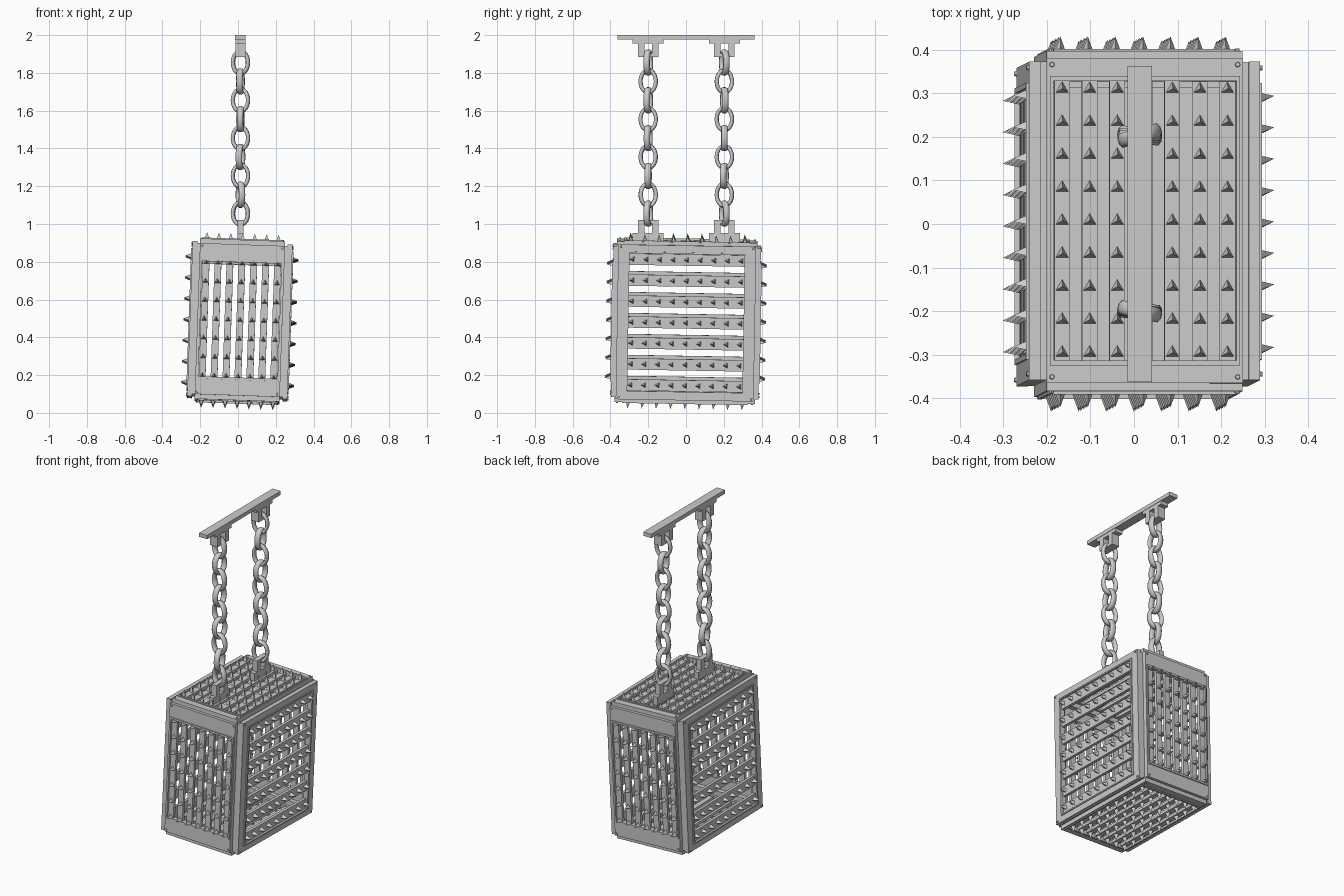
import bpy, bmesh, math, random
from mathutils import Matrix, Vector

if "Cube" in bpy.data.objects:
    bpy.data.objects.remove(bpy.data.objects["Cube"])

random.seed(4)
CAGE = (Matrix.Translation((0.01, 0, 0.485))
        @ Matrix.Rotation(math.radians(-1), 4, 'X') @ Matrix.Rotation(math.radians(2), 4, 'Y'))


def finish(bm, name, matrix=Matrix.Identity(4), smooth=False):
    bmesh.ops.recalc_face_normals(bm, faces=bm.faces[:])
    me = bpy.data.meshes.new(name)
    bm.to_mesh(me)
    bm.free()
    if smooth:
        for p in me.polygons:
            p.use_smooth = True
    ob = bpy.data.objects.new(name, me)
    ob.matrix_world = matrix
    bpy.context.collection.objects.link(ob)
    return ob


def box(bm, x0, x1, y0, y1, z0, z1):
    size = Matrix.Diagonal((x1 - x0, y1 - y0, z1 - z0, 1))
    mid = Matrix.Translation(((x0 + x1) / 2, (y0 + y1) / 2, (z0 + z1) / 2))
    bmesh.ops.create_cube(bm, size=1, matrix=mid @ size)


def border(bm, hu, hv, ou, ov, w0, w1):
    """Rectangular frame: outer half sizes hu, hv and opening half sizes ou, ov."""
    for s in (-1, 1):
        a, b = sorted((s * ou, s * hu))
        box(bm, a, b, -hv, hv, w0, w1)
        a, b = sorted((s * ov, s * hv))
        box(bm, -ou, ou, a, b, w0, w1)


def panel(name, u, v, face, half, opening, pitch, bar_w, n_spikes, spike_pitch):
    """Grated wall: border, raised lip, seven bars running along v, rows of spikes."""
    u, v = Vector(u), Vector(v)
    w = u.cross(v)
    m = CAGE @ Matrix((u, v, w)).transposed().to_4x4()
    (hu, hv), (ou, ov) = half, opening

    bm = bmesh.new()
    border(bm, hu, hv, ou, ov, face - 0.026, face)
    border(bm, ou + 0.008, ov + 0.012, ou, ov, face - 0.01, face + 0.006)
    finish(bm, name + "_frame", m)

    bm = bmesh.new()
    for i in range(-3, 4):
        c = i * pitch
        box(bm, c - bar_w / 2, c + bar_w / 2, -ov - 0.005, ov + 0.005, face - 0.022, face - 0.004)
    finish(bm, name + "_bars", m)

    bm = bmesh.new()
    for i in range(-3, 4):
        for j in range(n_spikes):
            pos = (i * pitch, (j - (n_spikes - 1) / 2) * spike_pitch, face + 0.015)
            bmesh.ops.create_cone(bm, cap_ends=True, segments=3, radius1=0.017, radius2=0,
                                  depth=0.04, matrix=Matrix.Translation(pos)
                                  @ Matrix.Rotation(-math.pi / 2, 4, 'Z')
                                  @ Matrix.Rotation(math.pi / 2, 4, 'Z'))
    # point one corner of every spike along +u
    finish(bm, name + "_spikes", m)

    bm = bmesh.new()
    for su in (-1, 1):
        for sv in (-1, 1):
            pos = (su * (hu - 0.012), sv * (hv - 0.014), face)
            bmesh.ops.create_cone(bm, cap_ends=True, segments=8, radius1=0.007, radius2=0.005,
                                  depth=0.012, matrix=Matrix.Translation(pos))
    finish(bm, name + "_rivets", m)


# Structural beams along the twelve cage edges
bm = bmesh.new()
X, Y, Z, T = 0.24, 0.365, 0.40, 0.03
for a in (-1, 1):
    for b in (-1, 1):
        xs, ys = sorted((a * X, a * (X - T))), sorted((b * Y, b * (Y - T)))
        box(bm, *xs, *ys, -Z, Z)
        zs = sorted((b * Z, b * (Z - T)))
        box(bm, *xs, -Y + T, Y - T, *zs)
        ys = sorted((a * Y, a * (Y - T)))
        box(bm, -X + T, X - T, *ys, *zs)
finish(bm, "cage_beams", CAGE)

# Six grated walls
flat = (0.425, (0.225, 0.372), (0.21, 0.32), 0.0632, 0.036, 9, 0.0756)
end = (0.39, (0.225, 0.40), (0.21, 0.305), 0.0632, 0.036, 7, 0.1)
side = (0.265, (0.41, 0.365), (0.365, 0.305), 0.111, 0.06, 9, 0.072)
panel("top_panel", (1, 0, 0), (0, 1, 0), *flat)
panel("bottom_panel", (-1, 0, 0), (0, 1, 0), *flat)
panel("front_panel", (1, 0, 0), (0, 0, 1), *end)
panel("back_panel", (-1, 0, 0), (0, 0, 1), *end)
panel("right_panel", (0, 0, 1), (0, -1, 0), *side)
panel("left_panel", (0, 0, 1), (0, 1, 0), *side)

# Ceiling bar
CX = 0.013
bm = bmesh.new()
box(bm, CX - 0.028, CX + 0.028, -0.362, 0.362, 1.976, 2.0)
finish(bm, "ceiling_bar")


def eyelet(name, y, z, direction, hx, height, base):
    """Stepped foot with a square loop for the end link."""
    bm = bmesh.new()

    def part(y0, y1, h0, h1, w):
        box(bm, -w, w, y0, y1, h0, h1)
    part(-0.082, 0.082, 0, base, hx)
    part(-0.055, -0.021, base, height, hx)
    part(0.021, 0.055, base, height, hx)
    part(-0.021, 0.021, height - 0.018, height, hx)
    finish(bm, name, Matrix.Translation((CX, y, z)) @ Matrix.Diagonal((1, 1, direction, 1)))


def link(name, pos, yaw):
    """Oval chain link with a broad rounded section."""
    bm = bmesh.new()
    n, k = 24, 8
    rings = []
    for i in range(n):
        t = 2 * math.pi * i / n
        ring = []
        for j in range(k):
            s = 2 * math.pi * (j + 0.5) / k
            r = 0.011 * math.cos(s)
            ring.append(bm.verts.new(((0.041 + r) * math.cos(t), 0.018 * math.sin(s),
                                      (0.059 + r) * math.sin(t))))
        rings.append(ring)
    for i in range(n):
        a, b = rings[i], rings[(i + 1) % n]
        for j in range(k):
            bm.faces.new((a[j], a[(j + 1) % k], b[(j + 1) % k], b[j]))
    finish(bm, name, Matrix.Translation(pos) @ Matrix.Rotation(yaw, 4, 'Z'), smooth=True)


# Two hanging chains with an eyelet at each end
for label, y, twist in (("front", -0.2, -12), ("back", 0.203, 16)):
    eyelet(label + "_ceiling_eyelet", y, 1.977, -1, 0.026, 0.092, 0.022)
    eyelet(label + "_cage_eyelet", y, 0.90, 1, 0.016, 0.12, 0.052)
    for i in range(9):
        yaw = twist if i % 8 == 0 else random.uniform(-14, 14)
        link(f"{label}_chain_link_{i + 1}", (CX, y, 1.855 - 0.1 * i),
             math.radians(yaw + 90 * (i % 2)))
